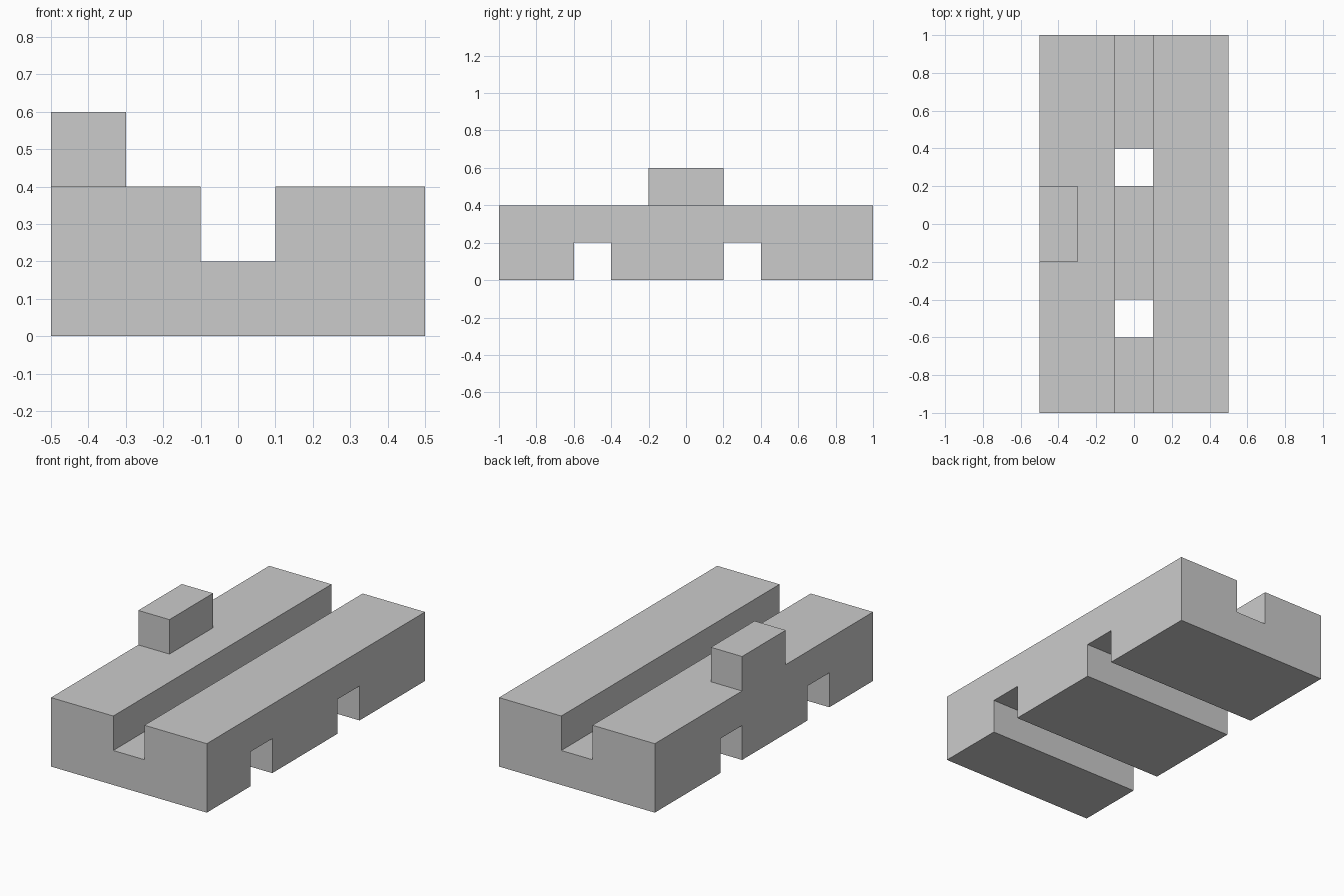
import bpy
import bmesh

if "Cube" in bpy.data.objects:
    bpy.data.objects.remove(bpy.data.objects["Cube"], do_unlink=True)

grey = bpy.data.materials.new("plain_grey")
grey.use_nodes = True
colour = (0.6, 0.6, 0.6, 1)
grey.diffuse_color = colour
grey.node_tree.nodes["Principled BSDF"].inputs["Base Color"].default_value = colour


def box(name, x, y, z):
    """Box spanning the given (low, high) range on each axis."""
    mesh = bpy.data.meshes.new(name)
    bm = bmesh.new()
    bmesh.ops.create_cube(bm, size=1)
    for v in bm.verts:
        v.co = [span[0] if c < 0 else span[1] for c, span in zip(v.co, (x, y, z))]
    bm.to_mesh(mesh)
    bm.free()
    mesh.materials.append(grey)
    obj = bpy.data.objects.new(name, mesh)
    bpy.context.collection.objects.link(obj)
    return obj


def combine(target, tool, operation):
    """Apply an exact boolean and discard the tool."""
    mod = target.modifiers.new(tool.name, 'BOOLEAN')
    mod.operation = operation
    mod.solver = 'EXACT'
    mod.object = tool
    bpy.context.view_layer.objects.active = target
    bpy.ops.object.modifier_apply(modifier=mod.name)
    bpy.data.objects.remove(tool, do_unlink=True)


# Main slab
body = box("slotted_block", (-0.5, 0.5), (-1, 1), (0, 0.4))

# Lengthwise channel in the top
combine(body, box("channel_cutter", (-0.1, 0.1), (-1.1, 1.1), (0.2, 0.5)), 'DIFFERENCE')

# Cross grooves underneath, opening into the channel
for y in (-0.6, 0.2):
    combine(body, box("groove_cutter", (-0.6, 0.6), (y, y + 0.2), (-0.1, 0.2)), 'DIFFERENCE')

# Raised lug, flush with the outer side
combine(body, box("side_lug", (-0.5, -0.3), (-0.2, 0.2), (0.4, 0.6)), 'UNION')
